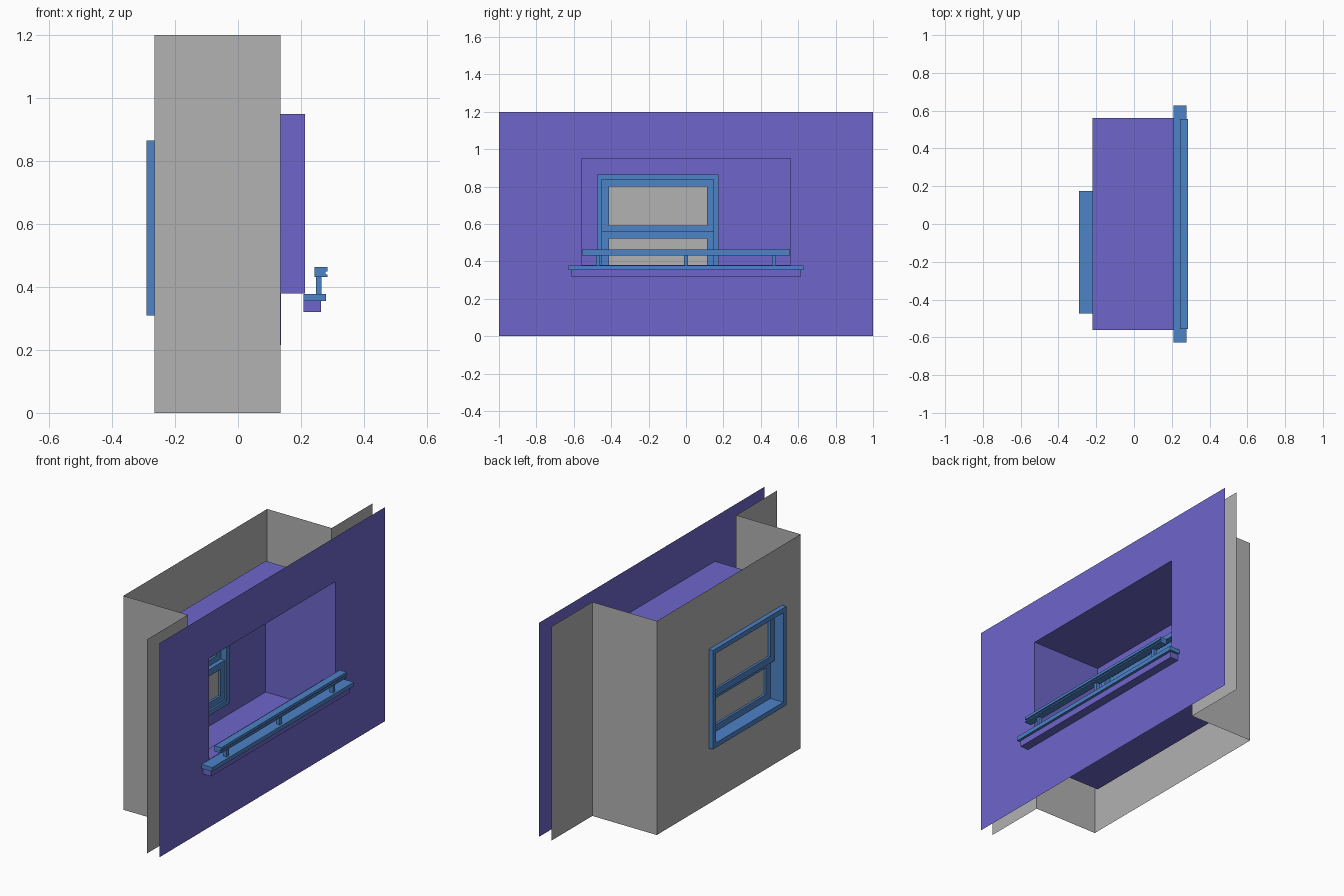
import bpy
import bmesh

cube = bpy.data.objects.get("Cube")
if cube:
    bpy.data.objects.remove(cube, do_unlink=True)


def material(name, rgb):
    m = bpy.data.materials.new(name)
    m.use_nodes = True
    m.diffuse_color = (*rgb, 1)
    m.node_tree.nodes["Principled BSDF"].inputs["Base Color"].default_value = (*rgb, 1)
    return m


GREY = material("grey", (0.445, 0.445, 0.445))
PURPLE = material("purple", (0.156, 0.133, 0.597))
BLUE = material("blue", (0.075, 0.23, 0.58))


def finish(name, bm, mat):
    bmesh.ops.remove_doubles(bm, verts=bm.verts, dist=0.0001)
    bmesh.ops.recalc_face_normals(bm, faces=bm.faces)
    mesh = bpy.data.meshes.new(name)
    bm.to_mesh(mesh)
    bm.free()
    mesh.materials.append(mat)
    bpy.context.collection.objects.link(bpy.data.objects.new(name, mesh))


def face(bm, points):
    bm.faces.new([bm.verts.new(p) for p in points])


def sheet(bm, x, y0, y1, z0, z1):
    face(bm, [(x, y0, z0), (x, y1, z0), (x, y1, z1), (x, y0, z1)])


def holed_sheet(bm, x, outer, hole):
    """Flat wall facing along x with a rectangular opening."""
    y0, y1, z0, z1 = outer
    a, b, c, d = hole
    face(bm, [(x, y0, z0), (x, y1, z0), (x, b, c), (x, a, c)])
    face(bm, [(x, y1, z0), (x, y1, z1), (x, b, d), (x, b, c)])
    face(bm, [(x, y1, z1), (x, y0, z1), (x, a, d), (x, b, d)])
    face(bm, [(x, y0, z1), (x, y0, z0), (x, a, c), (x, a, d)])


def extrude_y(bm, profile, y0, y1, caps=True, closed=True):
    """Sweep an x-z profile along y."""
    n = len(profile)
    for i in range(n if closed else n - 1):
        (xa, za), (xb, zb) = profile[i], profile[(i + 1) % n]
        face(bm, [(xa, y0, za), (xb, y0, zb), (xb, y1, zb), (xa, y1, za)])
    if caps:
        for y in (y0, y1):
            face(bm, [(x, y, z) for x, z in profile])


def box(bm, x0, x1, y0, y1, z0, z1):
    extrude_y(bm, [(x0, z0), (x1, z0), (x1, z1), (x0, z1)], y0, y1)


def frame(name, x0, x1, y0, y1, z0, z1, t):
    """Rectangular frame with bars of width t."""
    bm = bmesh.new()
    outer, hole = (y0, y1, z0, z1), (y0 + t, y1 - t, z0 + t, z1 - t)
    for x in (x0, x1):
        holed_sheet(bm, x, outer, hole)
    for a, b, c, d in (outer, hole):
        extrude_y(bm, [(x0, c), (x1, c)], a, b, False, False)
        extrude_y(bm, [(x0, d), (x1, d)], a, b, False, False)
        for y in (a, b):
            face(bm, [(x0, y, c), (x1, y, c), (x1, y, d), (x0, y, d)])
    finish(name, bm, BLUE)


FRONT, INNER, BACK, SHELL = 0.213, 0.137, -0.22, -0.265
TOP, HALF, ROOM = 1.2, 0.637, 0.56
WINDOW = (-0.475, 0.175, 0.31, 0.865)

# Large facing wall with its opening
bm = bmesh.new()
holed_sheet(bm, FRONT, (-1, 1, 0, TOP), (-ROOM, ROOM, 0.38, 0.95))
finish("facing_wall", bm, PURPLE)

# Recessed room lining: ceiling, back, floor, knee wall, ledge and sides
bm = bmesh.new()
lining = [(FRONT, 0.95), (BACK, 0.95), (BACK, 0.215),
          (INNER, 0.215), (INNER, 0.38), (FRONT, 0.38)]
extrude_y(bm, lining[:2], -ROOM, ROOM, False, False)
extrude_y(bm, lining[2:], -ROOM, ROOM, False, False)
for y in (-ROOM, ROOM):
    face(bm, [(x, y, z) for x, z in lining])
holed_sheet(bm, BACK, (-ROOM, ROOM, 0.215, 0.95), WINDOW)
finish("room_lining", bm, PURPLE)

# Outer shell: back with window opening, returns and side flanges
bm = bmesh.new()
holed_sheet(bm, SHELL, (-HALF, HALF, 0, TOP), WINDOW)
for s in (-1, 1):
    y = s * HALF
    face(bm, [(SHELL, y, 0), (0.135, y, 0), (0.135, y, TOP), (SHELL, y, TOP)])
    sheet(bm, 0.135, y, s, 0, TOP)
finish("outer_shell", bm, GREY)

# Window casing, two sliding sashes and their panes
frame("window_casing", -0.29, -0.175, *WINDOW, 0.027)
for name, x, z0, z1 in (("upper", -0.235, 0.555, 0.838), ("lower", -0.21, 0.337, 0.56)):
    frame(name + "_sash", x, x + 0.025, -0.448, 0.148, z0, z1, 0.037)
    bm = bmesh.new()
    sheet(bm, x + 0.0125, -0.43, 0.13, z0 + 0.02, z1 - 0.02)
    finish(name + "_pane", bm, GREY)

# Sill and the apron under it
bm = bmesh.new()
box(bm, 0.208, 0.279, -0.627, 0.627, 0.355, 0.378)
finish("sill", bm, BLUE)
bm = bmesh.new()
box(bm, 0.208, 0.264, -0.615, 0.615, 0.32, 0.355)
finish("sill_apron", bm, PURPLE)

# Handrail with a groove along its outer side
bm = bmesh.new()
extrude_y(bm, [(0.243, 0.432), (0.285, 0.432), (0.285, 0.439), (0.278, 0.439),
               (0.278, 0.449), (0.285, 0.449), (0.285, 0.464), (0.243, 0.464)],
          -0.555, 0.555)
finish("handrail", bm, BLUE)

# Short posts holding the handrail
for name, y in (("right", -0.47), ("middle", 0), ("left", 0.47)):
    bm = bmesh.new()
    box(bm, 0.247, 0.266, y - 0.01, y + 0.01, 0.378, 0.432)
    finish(name + "_rail_post", bm, BLUE)
